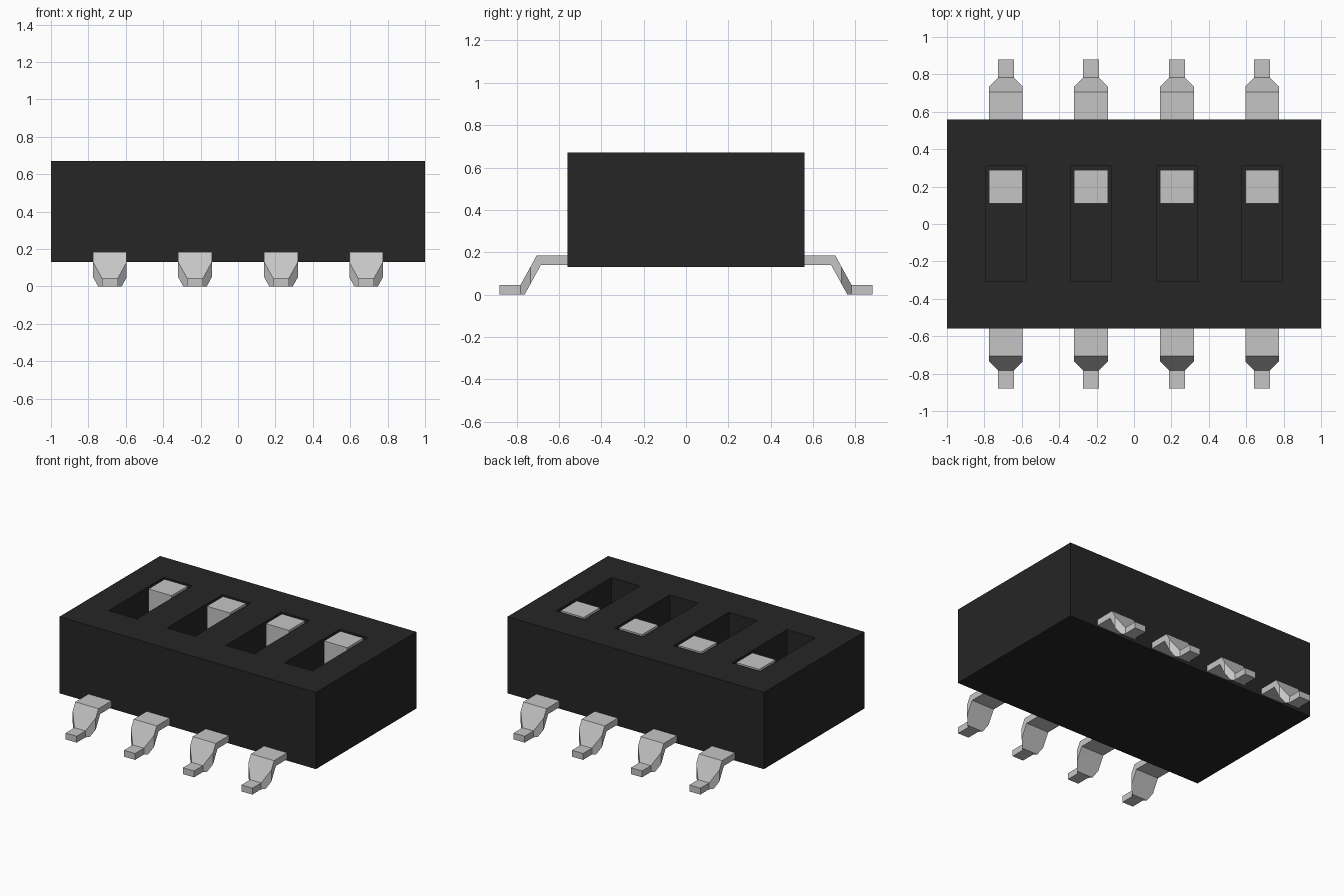
import bpy, bmesh
from mathutils import Matrix

cube = bpy.data.objects.get("Cube")
if cube:
    bpy.data.objects.remove(cube, do_unlink=True)


def make_material(name, value, roughness, metallic=0.0):
    mat = bpy.data.materials.new(name)
    mat.use_nodes = True
    colour = (value, value, value, 1.0)
    mat.diffuse_color = colour
    bsdf = mat.node_tree.nodes["Principled BSDF"]
    bsdf.inputs["Base Color"].default_value = colour
    bsdf.inputs["Roughness"].default_value = roughness
    return mat


black = make_material("black plastic", 0.019, 0.6)
grey = make_material("light grey", 0.56, 0.5)


def add_object(name, bm, mat):
    bmesh.ops.recalc_face_normals(bm, faces=bm.faces)
    mesh = bpy.data.meshes.new(name)
    bm.to_mesh(mesh)
    bm.free()
    mesh.materials.append(mat)
    obj = bpy.data.objects.new(name, mesh)
    bpy.context.collection.objects.link(obj)
    return obj


def add_box(bm, low, high):
    size = [b - a for a, b in zip(low, high)]
    centre = [(a + b) / 2 for a, b in zip(low, high)]
    bmesh.ops.create_cube(bm, size=1.0, matrix=Matrix.Translation(centre)
                          @ Matrix.Diagonal((*size, 1.0)))


BOTTOM, TOP, FLOOR = 0.13, 0.67, 0.40
COLUMNS = [-0.685, -0.23, 0.23, 0.685]

# Housing block with one open slot per switch
bm = bmesh.new()
add_box(bm, (-1, -0.56, BOTTOM), (1, 0.56, TOP))
housing = add_object("housing", bm, black)

bm = bmesh.new()
for x in COLUMNS:
    add_box(bm, (x - 0.11, -0.305, FLOOR), (x + 0.11, 0.31, TOP + 0.2))
cutter = add_object("slot_cutter", bm, black)
cutter.hide_render = True

cut = housing.modifiers.new("slots", 'BOOLEAN')
cut.operation = 'DIFFERENCE'
cut.solver = 'EXACT'
cut.object = cutter
bpy.context.view_layer.objects.active = housing
bpy.ops.object.modifier_apply(modifier=cut.name)
bpy.data.objects.remove(cutter, do_unlink=True)

# Sliders, all pushed to the back, flush with the housing top
for i, x in enumerate(COLUMNS):
    bm = bmesh.new()
    add_box(bm, (x - 0.09, 0.11, FLOOR - 0.01), (x + 0.09, 0.29, TOP))
    add_object(f"slider_{i + 1}", bm, grey)

# Gull-wing pin cross-sections: distance out, top, underside, half width
PIN = [(0.52, 0.185, 0.14, 0.09), (0.685, 0.185, 0.14, 0.09),
       (0.705, 0.185, 0.104, 0.09), (0.735, 0.130, 0.049, 0.09),
       (0.762, 0.081, 0.0, 0.063), (0.782, 0.045, 0.0, 0.043),
       (0.88, 0.045, 0.0, 0.043)]


def add_pin(name, x, side):
    bm = bmesh.new()
    rings = [[bm.verts.new((x + sx * w, side * y, z))
              for sx, z in ((-1, lo), (1, lo), (1, hi), (-1, hi))]
             for y, hi, lo, w in PIN]
    for a, b in zip(rings, rings[1:]):
        for k in range(4):
            n = (k + 1) % 4
            bm.faces.new((a[k], a[n], b[n], b[k]))
    bm.faces.new(rings[0])
    bm.faces.new(rings[-1])
    add_object(name, bm, grey)


# Pins along the front and back
for side, label in ((-1, "front"), (1, "back")):
    for i, x in enumerate(COLUMNS):
        add_pin(f"{label}_pin_{i + 1}", x, side)
